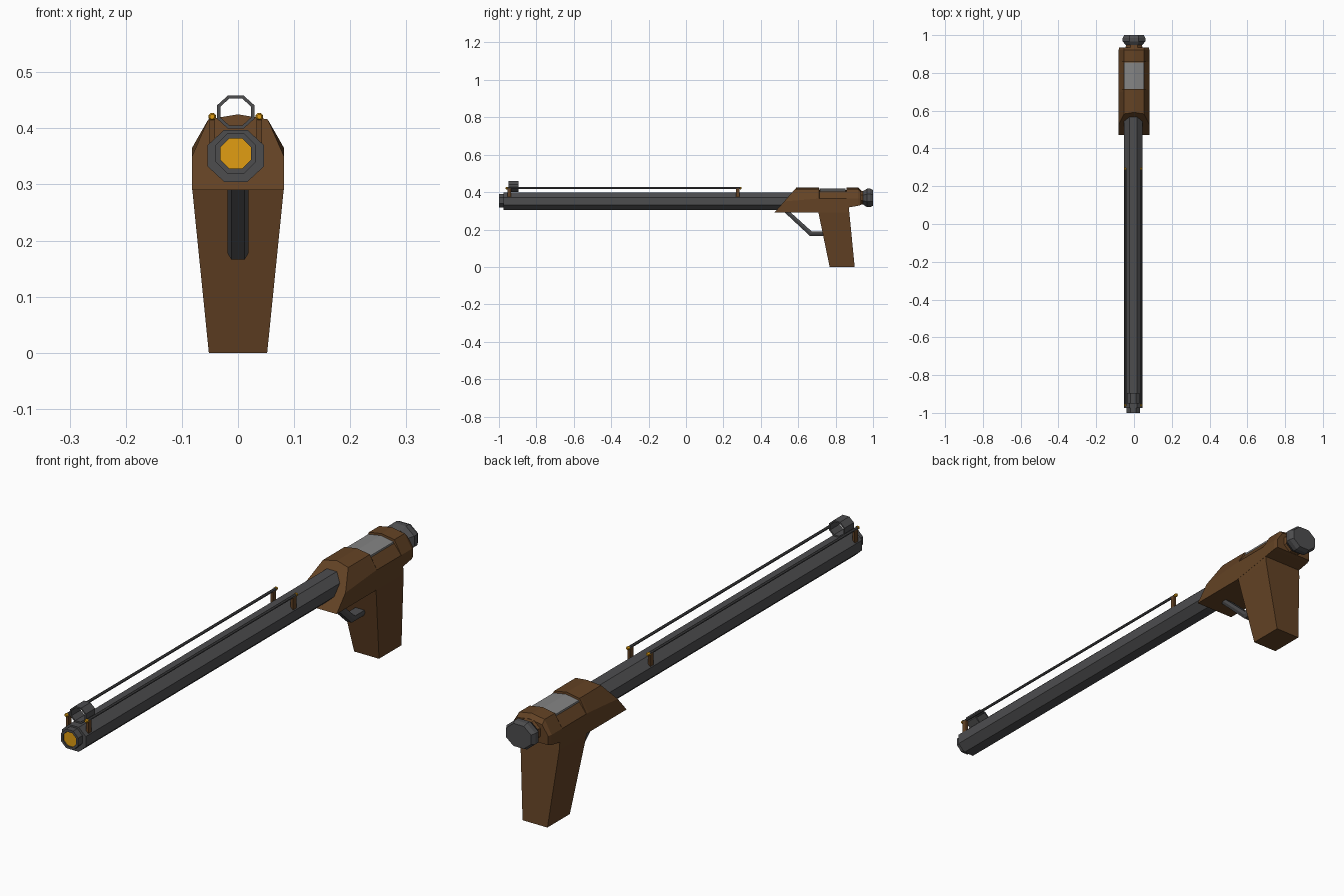
import bpy, bmesh
from math import pi, cos, sin

if "Cube" in bpy.data.objects:
    bpy.data.objects.remove(bpy.data.objects["Cube"])


def material(name, rgb):
    m = bpy.data.materials.new(name)
    m.diffuse_color = (*rgb, 1)
    m.use_nodes = True
    m.node_tree.nodes["Principled BSDF"].inputs["Base Color"].default_value = m.diffuse_color
    return m


wood = material("brown", (0.125, 0.055, 0.018))
steel = material("dark_grey", (0.075, 0.075, 0.078))
plate = material("light_grey", (0.23, 0.23, 0.23))
gold = material("amber", (0.75, 0.34, 0.006))


def loft(name, rings, mat, cap=True, loop=False):
    """Skin a row of equal-length closed rings with flat faces."""
    bm = bmesh.new()
    vs = [[bm.verts.new(p) for p in r] for r in rings]
    pairs = list(zip(vs, vs[1:])) + ([(vs[-1], vs[0])] if loop else [])
    for a, b in pairs:
        n = len(a)
        for i in range(n):
            j = (i + 1) % n
            bm.faces.new((a[i], a[j], b[j], b[i]))
    if cap and not loop:
        bm.faces.new(vs[0][::-1])
        bm.faces.new(vs[-1])
    bmesh.ops.recalc_face_normals(bm, faces=bm.faces)
    me = bpy.data.meshes.new(name)
    bm.to_mesh(me)
    bm.free()
    me.materials.append(mat)
    ob = bpy.data.objects.new(name, me)
    bpy.context.collection.objects.link(ob)
    return ob


def octagon(x, y, z, ax, az):
    """Flat-topped octagon facing y; ax and az are half width and half height."""
    k = 1 / cos(pi / 8)
    return [(x + ax * k * cos(pi / 8 + i * pi / 4), y,
             z + az * k * sin(pi / 8 + i * pi / 4)) for i in range(8)]


def turned(name, x, z, prof, mat, ratio=1.0, loop=False):
    """Octagonal lathe along y from (y, half width) pairs."""
    return loft(name, [octagon(x, y, z, r, r * ratio) for y, r in prof], mat, loop=loop)


def mirrored(half):
    """Complete a ring from its right half, skipping points on the centre line."""
    return half + [(-x, y, z) for x, y, z in reversed(half) if x > 0]


CX = -0.004

# barrel, muzzle and lens
turned("barrel", CX, 0.351, [(-0.975, 0.05), (0.62, 0.05)], steel, 0.925)
turned("muzzle_ring", CX, 0.355,
       [(-0.97, 0.036), (-1.0, 0.036), (-1.0, 0.027), (-0.97, 0.027)], steel, loop=True)
turned("muzzle_lens", CX, 0.355, [(-0.995, 0.0275), (-0.972, 0.0275)], gold)

# hollow front sight
turned("sight_ring", CX, 0.429,
       [(-0.95, 0.033), (-0.895, 0.033), (-0.895, 0.027), (-0.95, 0.027)],
       steel, 0.9, loop=True)

# side rods on posts with amber ends
for side, x in (("left", CX - 0.042), ("right", CX + 0.042)):
    turned(f"rod_{side}", x, 0.421, [(-0.96, 0.005), (0.293, 0.005)], steel)
    for end, y, tip in (("front", -0.945, -0.965), ("rear", 0.277, 0.298)):
        d = 0.005 if tip > 0 else -0.005
        turned(f"rod_tip_{end}_{side}", x, 0.421,
               [(tip - 2 * d, 0.0065), (tip - d, 0.0065), (tip, 0.004)], gold)
        loft(f"rod_post_{end}_{side}",
             [[(x + sx * 0.005, y + sy * 0.01, z) for sx, sy in
               ((-1, -1), (1, -1), (1, 1), (-1, 1))] for z in (0.368, 0.42)], wood)


# receiver body: slanted front, recess for the hatch, bevelled rear
def section(y, dz, zb, chamfer=0.365, w=0.082, slant=0.0):
    half = [(0, 0.425 - dz), (0.053, 0.416 - dz), (w, chamfer), (w, zb)]
    return mirrored([(x, y + slant * (z - 0.29), z) for x, z in half])


loft("receiver", [
    section(0.472, 0, 0.29, chamfer=0.35, slant=0.88),
    section(0.7, 0, 0.29),
    section(0.712, 0, 0.292),
    section(0.713, 0.013, 0.292),
    section(0.857, 0.013, 0.316),
    section(0.858, 0, 0.316),
    section(0.92, 0, 0.327),
    section(0.935, 0.015, 0.331, w=0.078)], wood)

# top hatch plate following the roof of the receiver
loft("hatch", [mirrored([(0, y, 0.419), (0.053, y, 0.41), (0.053, y, 0.395), (0, y, 0.395)])
               for y in (0.716, 0.854)], plate)

# grip, tapering towards the bottom
loft("grip", [[(-w, y0, z), (w, y0, z), (w, y1, z), (-w, y1, z)]
              for w, y0, y1, z in ((0.052, 0.768, 0.902, 0), (0.0815, 0.708, 0.873, 0.291))] +
     [[(-0.0815, 0.72, 0.315), (0.0815, 0.72, 0.315),
       (0.0815, 0.87, 0.318), (-0.0815, 0.87, 0.318)]], wood)

# trigger bar: bent flat bar with bevelled outer edges
inner = [(0.55, 0.30), (0.672, 0.19), (0.75, 0.19)]
outer = [(0.518, 0.30), (0.662, 0.166), (0.75, 0.166)]
loft("trigger_bar", [
    [(0.019, *i), (-0.019, *i)] +
    [(-0.019, (i[0] + o[0]) / 2, (i[1] + o[1]) / 2), (-0.012, *o), (0.012, *o),
     (0.019, (i[0] + o[0]) / 2, (i[1] + o[1]) / 2)]
    for i, o in zip(inner, outer)], steel)

# rear neck and end knob
turned("rear_neck", 0, 0.37, [(0.92, 0.05), (0.945, 0.042), (0.965, 0.042)], wood, 0.84)
turned("end_knob", 0, 0.369,
       [(0.947, 0.044), (0.967, 0.06), (0.985, 0.06), (1.0, 0.052)], steel, 0.82)
